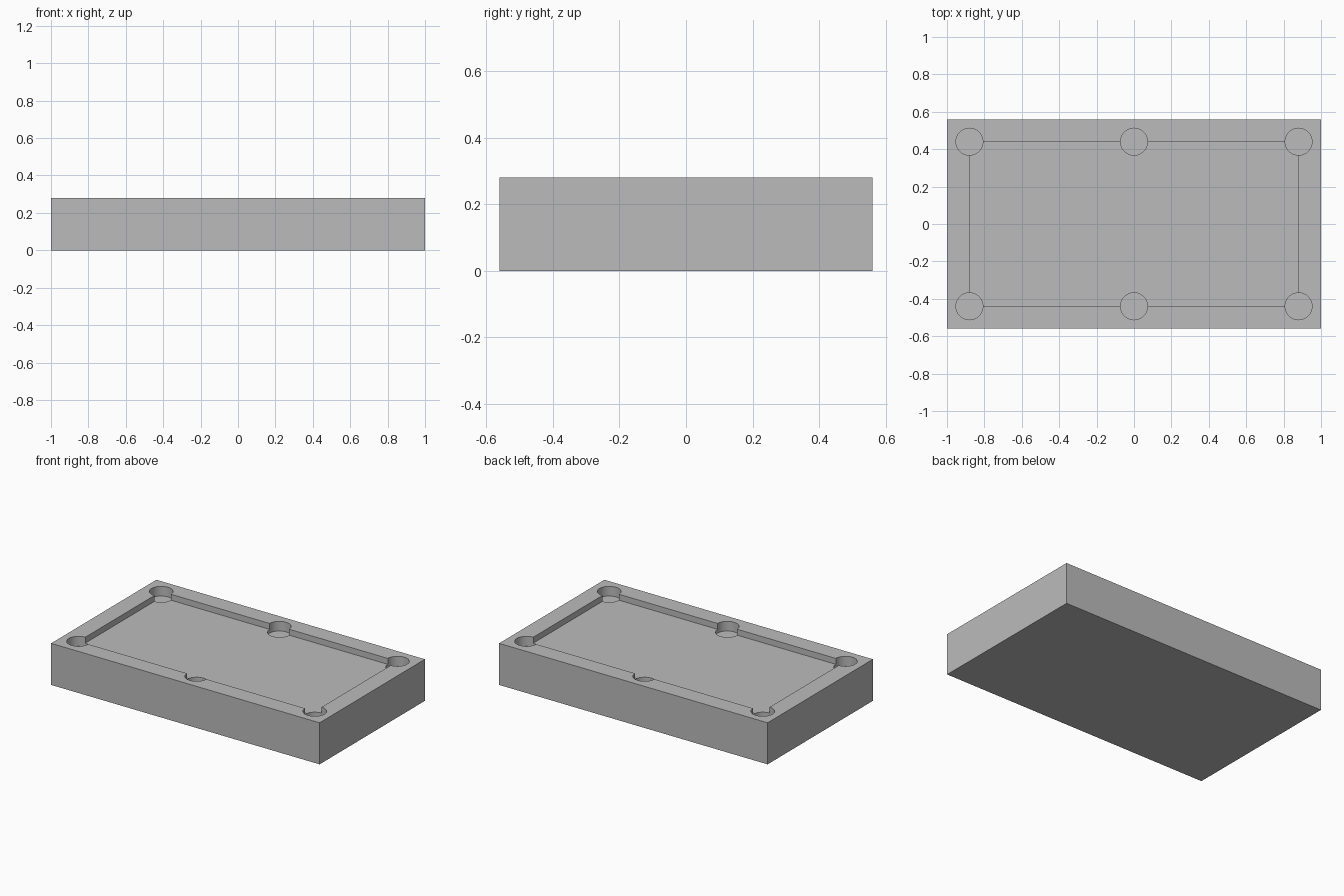
import bpy
import math

if "Cube" in bpy.data.objects:
    bpy.data.objects.remove(bpy.data.objects["Cube"], do_unlink=True)

HALF_X, HALF_Y, TOP = 1.0, 0.56, 0.28
RAIL = 0.12
BED_DEPTH, POCKET_DEPTH, POCKET_RADIUS = 0.04, 0.065, 0.072

grey = bpy.data.materials.new("plain_grey")
grey.use_nodes = True
colour = (0.5, 0.5, 0.5, 1)
grey.diffuse_color = colour
grey.node_tree.nodes["Principled BSDF"].inputs["Base Color"].default_value = colour


def box(name, half_x, half_y, low, high):
    bpy.ops.mesh.primitive_cube_add(size=1, location=(0, 0, (low + high) / 2))
    ob = bpy.context.object
    ob.name = name
    ob.scale = (2 * half_x, 2 * half_y, high - low)
    bpy.ops.object.transform_apply(location=True, rotation=False, scale=True)
    ob.data.materials.append(grey)
    return ob


def cut(target, cutter):
    cutter.hide_render = True
    mod = target.modifiers.new("cut", 'BOOLEAN')
    mod.operation, mod.solver, mod.object = 'DIFFERENCE', 'EXACT', cutter
    bpy.ops.object.select_all(action='DESELECT')
    bpy.context.view_layer.objects.active = target
    target.select_set(True)
    bpy.ops.object.modifier_apply(modifier=mod.name)
    bpy.data.objects.remove(cutter, do_unlink=True)


# Solid table block
table = box("table_block", HALF_X, HALF_Y, 0, TOP)

# Sunken playing bed
bed_x, bed_y = HALF_X - RAIL, HALF_Y - RAIL
cut(table, box("bed_cutter", bed_x, bed_y, TOP - BED_DEPTH, TOP + 0.1))

# Round pockets at the corners and the middle of the long rails
for x in (-bed_x, 0, bed_x):
    for y in (-bed_y, bed_y):
        height = POCKET_DEPTH + 0.1
        bpy.ops.mesh.primitive_cylinder_add(
            vertices=64, radius=POCKET_RADIUS, depth=height,
            location=(x, y, TOP - POCKET_DEPTH + height / 2))
        pocket = bpy.context.object
        pocket.name = "pocket_cutter"
        pocket.data.materials.append(grey)
        cut(table, pocket)

# Smooth pocket walls, sharp edges elsewhere
bpy.context.view_layer.objects.active = table
table.select_set(True)
bpy.ops.object.shade_smooth_by_angle(angle=math.radians(30))
